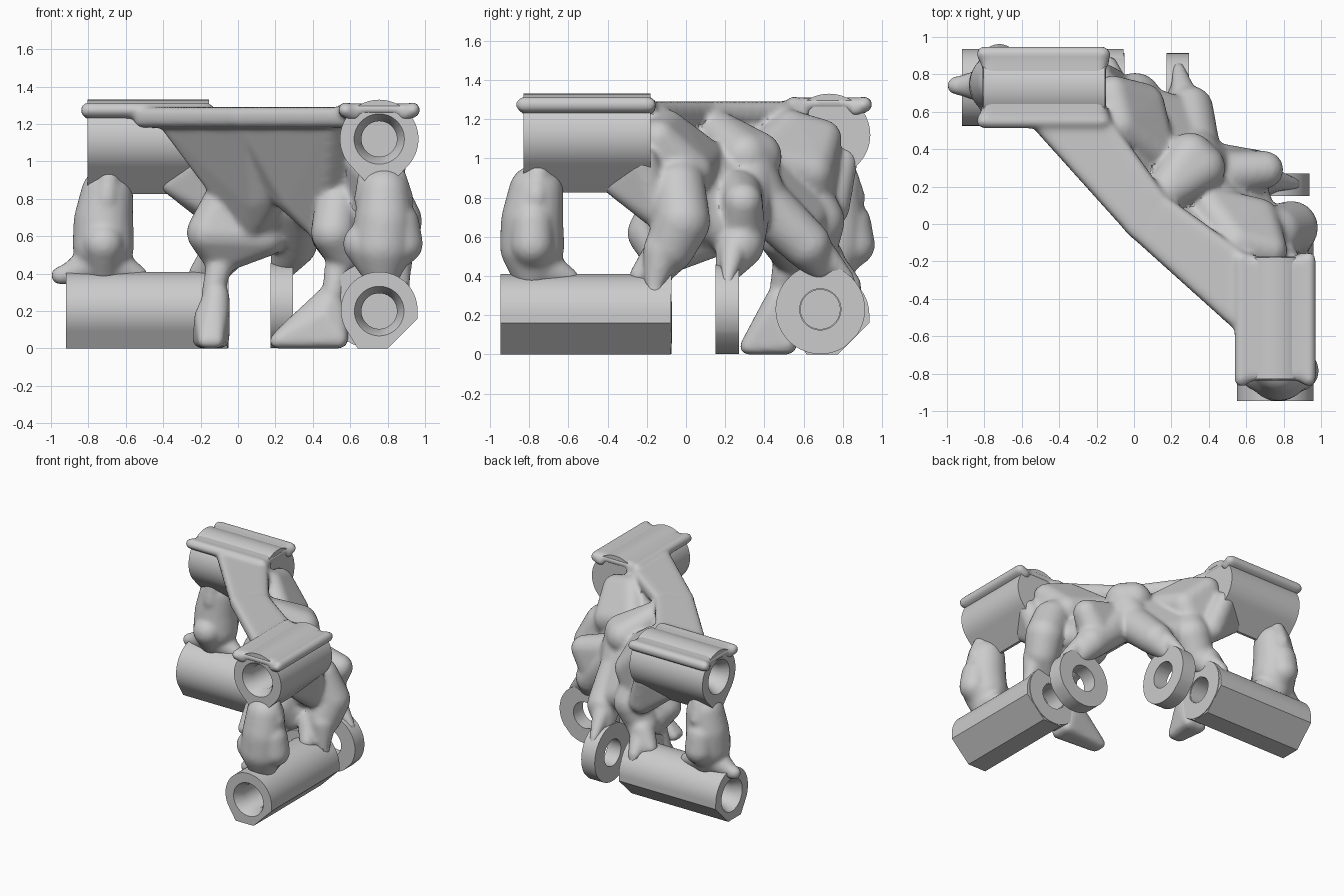
import bpy, bmesh, math
from mathutils import Vector

cube = bpy.data.objects.get("Cube")
if cube:
    bpy.data.objects.remove(cube, do_unlink=True)

grey = bpy.data.materials.new("plain grey")
grey.use_nodes = True
COLOUR = (0.6, 0.6, 0.6, 1)
grey.diffuse_color = COLOUR
grey.node_tree.nodes["Principled BSDF"].inputs["Base Color"].default_value = COLOUR

SHIFT = .025  # offset of the mirror plane between the two halves


def hull(points):
    """Closed convex mesh around the points."""
    bm = bmesh.new()
    for p in points:
        bm.verts.new(p)
    bmesh.ops.convex_hull(bm, input=bm.verts)
    loose = [v for v in bm.verts if not v.link_faces]
    bmesh.ops.delete(bm, geom=loose, context='VERTS')
    bmesh.ops.recalc_face_normals(bm, faces=bm.faces)
    mesh = bpy.data.meshes.new("hull")
    bm.to_mesh(mesh)
    bm.free()
    return mesh


def add(name, mesh):
    obj = bpy.data.objects.new(name, mesh)
    bpy.context.collection.objects.link(obj)
    return obj


def bake(obj):
    """Replace the mesh by its modified version."""
    bpy.context.view_layer.update()
    deps = bpy.context.evaluated_depsgraph_get()
    mesh = bpy.data.meshes.new_from_object(obj.evaluated_get(deps))
    obj.modifiers.clear()
    obj.data = mesh


def place(p, swap):
    """The second half is the first one with x and y exchanged."""
    return Vector((p[1] + SHIFT, p[0] - SHIFT, p[2])) if swap else Vector(p)


def disc(x, z, r, y, n=64):
    return [(x + r * math.cos(i * math.tau / n), y, z + r * math.sin(i * math.tau / n))
            for i in range(n)]


def clipped(points, limit=.8):
    """Cut the lower outer corner off at 45 degrees."""
    return [p for p in points if p[0] - p[2] <= limit]


def machined(name, points, bores, swap):
    """Convex body with round bores; a bore is (x, z, r0, y0, r1, y1)."""
    obj = add(name, hull([place(p, swap) for p in points]))
    cutters = []
    for x, z, r0, y0, r1, y1 in bores:
        pts = disc(x, z, r0, y0) + disc(x, z, r1, y1)
        cutter = add("bore_cutter", hull([place(p, swap) for p in pts]))
        cutter.hide_render = True
        mod = obj.modifiers.new("bore", 'BOOLEAN')
        mod.operation, mod.solver, mod.object = 'DIFFERENCE', 'EXACT', cutter
        cutters.append(cutter)
    bake(obj)
    for cutter in cutters:
        bpy.data.objects.remove(cutter, do_unlink=True)
    return obj


organic = bmesh.new()
ball = bmesh.new()
bmesh.ops.create_icosphere(ball, subdivisions=3, radius=1)
BALL = [v.co.copy() for v in ball.verts]
ball.free()


def blob(spheres, swap):
    """Hull around spheres (x, y, z, r), added to the organic mass."""
    pts = [place(s[:3], swap) + b * s[3] for s in spheres for b in BALL]
    mesh = hull(pts)
    organic.from_mesh(mesh)
    bpy.data.meshes.remove(mesh)


def limb(spheres, swap):
    for a, b in zip(spheres, spheres[1:]):
        blob([a, b], swap)


parts = []


def half(side, swap, tip, leg, knee):
    # upper bearing tube: teardrop section, countersunk bore
    pts = []
    for y in (-.83, -.18):
        pts += disc(.755, 1.12, .21, y) + [(.745, y, .825), (.765, y, .825)]
    parts.append(machined(
        side + "_upper_tube", pts,
        [(.755, 1.12, .14, -.84, .095, -.76), (.755, 1.12, .095, -.8, .095, -.4)], swap))

    # lower bearing tube with flat base and chamfered corner
    pts = []
    for y in (-.945, -.08):
        pts += clipped(disc(.755, .205, .205, y))
        pts += [(.64, y, 0), (.80, y, 0), (.96, y, .16)]
    parts.append(machined(
        side + "_lower_tube", pts,
        [(.755, .2, .14, -.96, .095, -.87), (.755, .2, .095, -.9, .095, -.5),
         (.71, .23, .1, -.25, .1, -.05)], swap))

    # lug rings of the clevis
    for name, y0, y1 in (("inner_lug", -.2, -.075), ("outer_lug", .15, .27)):
        parts.append(machined(
            side + "_" + name, clipped(disc(.71, .23, .228, y0) + disc(.71, .23, .228, y1)),
            [(.71, .23, .105, y0 - .05, .105, y1 + .05)], swap))

    # cap flange over the upper tube, with a lip along each side
    blob([(x, y, 1.28, .03) for x in (.575, .935) for y in (-.81, -.2)], swap)
    for x, inner in ((.575, .62), (.935, .89)):
        blob([(x, -.83, 1.275, .04), (x, -.19, 1.275, .04),
              (inner, -.81, 1.25, .035), (inner, -.19, 1.25, .035)], swap)

    # gusset from the tube down to the inner leg
    blob([(.74, -.38, .88, .06), (.66, -.22, .98, .08), (.82, -.22, .98, .08),
          (.7, -.15, .78, .1), (.76, -.15, .75, .1)], swap)

    # flat diagonal top band
    blob([(x, y, z, .04) for z in (1.22, 1.25) for x, y in
          ((-.02, -.01), (.16, .11), (.57, -.54), (.42, -.18), (.62, -.22))], swap)

    # slanted web falling away from the band
    blob([(.05, .04, 1.2, .06), (.5, -.38, 1.2, .06), (.58, -.2, 1.2, .06),
          (.29, .07, .79, .06), (.45, .05, .64, .07), (.2, .18, .86, .07),
          (.58, .0, .8, .08)], swap)
    # shoulder behind the upper tube
    blob([(.55, -.1, 1.15, .1), (.72, -.14, 1.1, .1), (.66, .02, .93, .12),
          (.4, .1, 1.0, .1), (.66, -.08, .72, .12)], swap)

    # swelling on the inner face between the two lugs
    blob([(.51, -.18, .62, .12), (.53, -.1, .77, .12), (.57, -.12, .5, .1),
          (.51, .12, .61, .12), (.6, .05, .72, .13)], swap)

    # outer leg between the two tubes
    limb([(.78, leg + .02, .83, .14), (.78, leg, .68, .16),
          (.77, leg, .55, .165), (.77, leg, .43, .11)], swap)
    blob([(.7, leg + .03, .92, .06), (.84, leg + .03, .92, .06),
          (.68, leg + .02, .8, .06), (.88, leg + .02, .8, .06)], swap)
    blob([(.67, leg, .56, .11), (.88, leg, .56, .11), (.86, leg, .67, .11),
          (.74, leg, .43, .09)], swap)
    limb([(.77, leg + .19, .39, .05), (.77, leg, .46, .12)], swap)

    # inner leg to the inner lug
    limb([(.55, -.02, 1.0, .13), (knee - .08, -.04, .85, .14), (knee, -.02, .68, .145),
          (knee - .02, -.08, .55, .13), (.74, -.14, .43, .08)], swap)
    limb([(.74, -.14, .5, .09), (.78, -.23, .4, .06)], swap)
    limb([(knee, -.12, .53, .1), (.87, -.16, .36, .05), (.89, -.16, .24, .035)], swap)

    # arm falling to the outer lug, with its elbow
    limb([(.33, .33, 1.0, .13), (.41, .3, .78, .14), (.64, .275, .56, .125),
          (.71, .22, .44, .07)], swap)
    limb([(.72, .24, .52, .07), (.85, .215, .39, .035), (.9, .21, .26, .025)], swap)
    blob([(.32, .28, .92, .12), (.52, .05, .9, .1), (.5, .22, .74, .11),
          (.45, .12, .68, .09), (.64, .05, .7, .12), (.6, .23, .62, .1)], swap)

    # toe reaching inward from the lower tube
    blob([(tip + .04, -.14, .04, .04), (tip + .04, -.2, .04, .04),
          (tip + .09, -.15, .09, .045), (.46, -.14, .2, .07), (.46, -.2, .17, .06),
          (.5, -.14, .28, .07), (.54, -.22, .05, .05), (.54, -.12, .05, .05)], swap)
    limb([(.51, -.16, .3, .06), (.53, -.13, .42, .07), (.6, -.1, .58, .1)], swap)


half("front", False, .17, -.785, .84)
half("back", True, .3, -.745, .69)

# knuckle of the front arm
blob([(.7, .29, .78, .1), (.62, .28, .66, .12), (.5, .27, .82, .12)], False)
# central saddle joining both halves, and the small outer knob
blob([(.3, .36, 1.01, .13), (.36, .3, 1.01, .13), (.15, .15, 1.15, .1), (.2, .2, .88, .09)], False)
limb([(-.78, .74, .45, .1), (-.9, .74, .4, .06), (-.95, .74, .39, .05)], False)

# fuse the organic mass into one smooth skin
mesh = bpy.data.meshes.new("organic_frame")
organic.to_mesh(mesh)
organic.free()
frame = add("organic_frame", mesh)
fuse = frame.modifiers.new("fuse", 'REMESH')
fuse.mode = 'VOXEL'
fuse.voxel_size = .016
soften = frame.modifiers.new("soften", 'SMOOTH')
soften.factor = .5
soften.iterations = 7
bake(frame)
parts.append(frame)

# material and smooth shading
bpy.ops.object.select_all(action='DESELECT')
for obj in parts:
    obj.data.materials.clear()
    obj.data.materials.append(grey)
    obj.select_set(True)
bpy.context.view_layer.objects.active = frame
bpy.ops.object.shade_smooth_by_angle(angle=math.radians(30))
